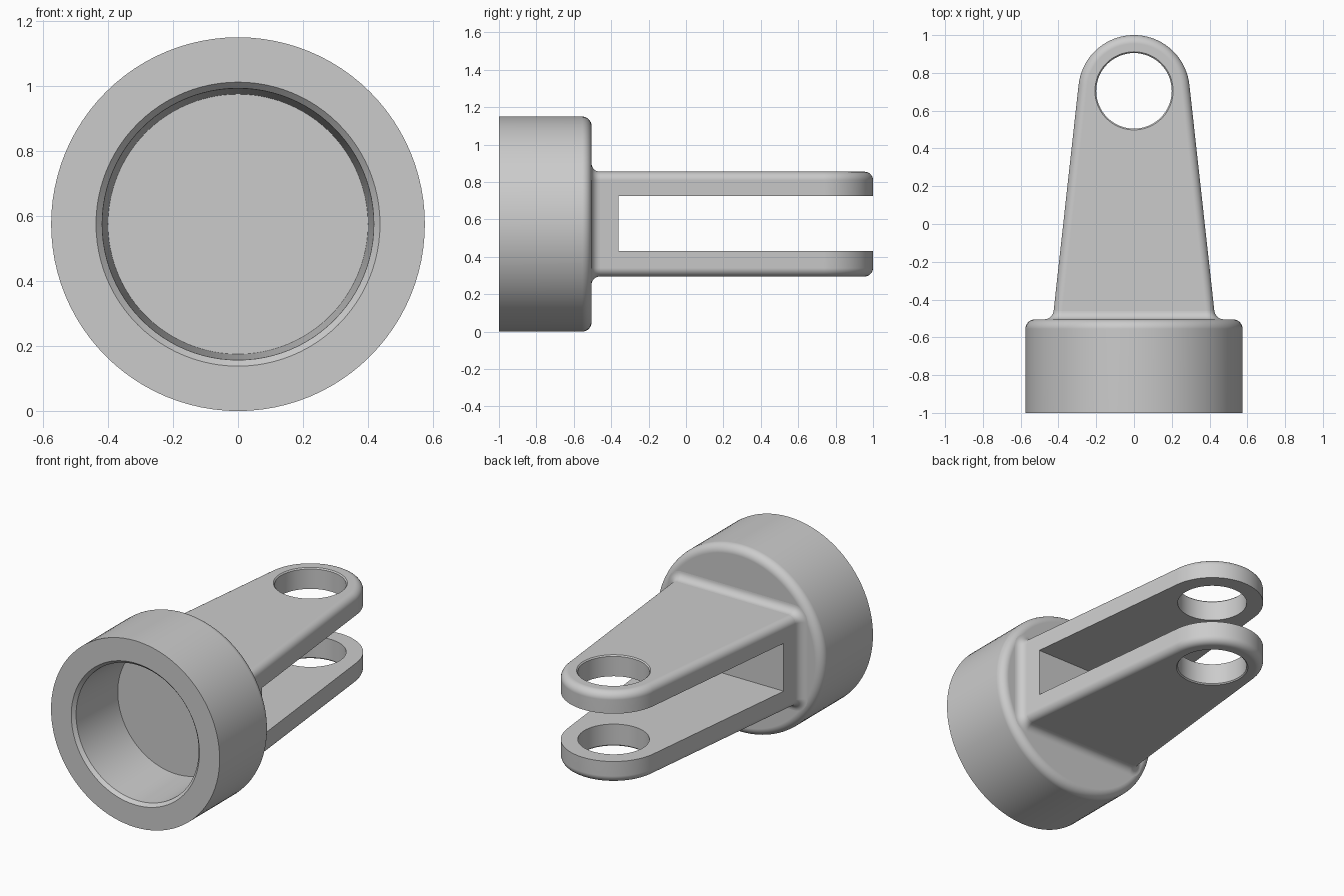
import bpy, bmesh
from math import sin, cos, pi, radians
from mathutils import Vector

old = bpy.data.objects.get("Cube")
if old:
    bpy.data.objects.remove(old, do_unlink=True)

CZ = 0.575                  # height of the main axis
EYE_Y, EYE_R = 0.705, 0.295  # rounded fork end
TAPER = 0.11                # angle of the fork sides
HALF_H, EDGE = 0.28, 0.045  # fork half height and edge rounding
RIM_Y, FILLET = -0.505, 0.045

steel = bpy.data.materials.new("plain_grey")
steel.use_nodes = True
grey = (0.6, 0.6, 0.6, 1)
steel.diffuse_color = grey
steel.node_tree.nodes["Principled BSDF"].inputs["Base Color"].default_value = grey


def loft(name, rings, caps=True):
    """Skin a list of equal-length closed rings."""
    bm = bmesh.new()
    rows = [[bm.verts.new(p) for p in ring] for ring in rings]
    n = len(rows[0])
    for a, b in zip(rows, rows[1:]):
        for i in range(n):
            j = (i + 1) % n
            bm.faces.new((a[i], a[j], b[j], b[i]))
    if caps:
        bm.faces.new(rows[0])
        bm.faces.new(rows[-1])
    bmesh.ops.recalc_face_normals(bm, faces=bm.faces)
    mesh = bpy.data.meshes.new(name)
    bm.to_mesh(mesh)
    bm.free()
    mesh.materials.append(steel)
    ob = bpy.data.objects.new(name, mesh)
    bpy.context.collection.objects.link(ob)
    return ob


def activate(ob):
    bpy.ops.object.select_all(action='DESELECT')
    ob.select_set(True)
    bpy.context.view_layer.objects.active = ob


def cut(ob, cutter):
    mod = ob.modifiers.new("cut", 'BOOLEAN')
    mod.operation, mod.solver, mod.object = 'DIFFERENCE', 'EXACT', cutter
    activate(ob)
    bpy.ops.object.modifier_apply(modifier=mod.name)
    bpy.data.objects.remove(cutter, do_unlink=True)


def finish(ob):
    activate(ob)
    bpy.ops.object.shade_smooth_by_angle(angle=radians(30))
    mod = ob.modifiers.new("clean_shading", 'WEIGHTED_NORMAL')
    mod.keep_sharp = True


def turns(n):
    return [2 * pi * i / n for i in range(n)]


def quarter(n):
    return [pi / 2 * i / n for i in range(n + 1)]


def side_x(y, inset=0):
    """Half width of the tapered fork at y."""
    return (EYE_R - inset - (y - EYE_Y) * sin(TAPER)) / cos(TAPER)


# Socket: cup turned about the y axis, with a slightly drafted bore
profile = [(0.4, -0.6), (0.418, -0.98), (0.437, -1), (0.575, -1)]
profile += [(0.525 + 0.05 * cos(t), RIM_Y - 0.05 + 0.05 * sin(t)) for t in quarter(7)]
socket = loft("socket", [[Vector((r * cos(t), y, CZ + r * sin(t))) for t in turns(96)]
                         for r, y in profile])
finish(socket)


# Fork: tapered outline stacked in z with rounded top and bottom edges
def outline(inset, z):
    base = -0.55
    w = side_x(base, inset)
    r = EYE_R - inset
    steps = 40
    arc = [TAPER + (pi - 2 * TAPER) * i / steps for i in range(steps + 1)]
    return ([Vector((w, base, z))]
            + [Vector((r * cos(t), EYE_Y + r * sin(t), z)) for t in arc]
            + [Vector((-w, base, z))])


layers = [(EDGE * (1 - cos(t)), HALF_H - EDGE + EDGE * sin(t)) for t in quarter(7)]
stack = [(d, -h) for d, h in reversed(layers)] + layers
fork = loft("fork", [outline(d, CZ + h) for d, h in stack])

# Slot between the two prongs
bpy.ops.mesh.primitive_cube_add(size=1, location=(0, 0.57, CZ + 0.003))
slot = bpy.context.object
slot.name = "slot_cutter"
slot.scale = (2, 1.86, 0.295)
slot.hide_render = True
cut(fork, slot)

# Pin hole, lightly chamfered at both outer faces
half = [(0.2, HALF_H - 0.007), (0.207, HALF_H), (0.207, 0.4)]
pin_profile = [(r, -h) for r, h in reversed(half)] + half
pin = loft("pin_cutter", [[Vector((r * cos(t), EYE_Y + r * sin(t), CZ + h))
                           for t in turns(64)] for r, h in pin_profile])
pin.hide_render = True
cut(fork, pin)
finish(fork)


# Root fillet: flared rounded rectangle blending the fork into the socket
def rounded_section(y, flare):
    w, h, r = side_x(y) + flare, HALF_H + flare, EDGE + flare
    points = []
    for k, (sx, sz) in enumerate([(1, 1), (-1, 1), (-1, -1), (1, -1)]):
        for t in quarter(7):
            a = t + k * pi / 2
            points.append(Vector((sx * (w - r) + r * cos(a), y,
                                  CZ + sz * (h - r) + r * sin(a))))
    return points


root = [(RIM_Y + FILLET * (1 - cos(t)), FILLET * (1 - sin(t))) for t in quarter(8)]
root_fillet = loft("root_fillet", [rounded_section(y, f) for y, f in root], caps=False)
finish(root_fillet)
